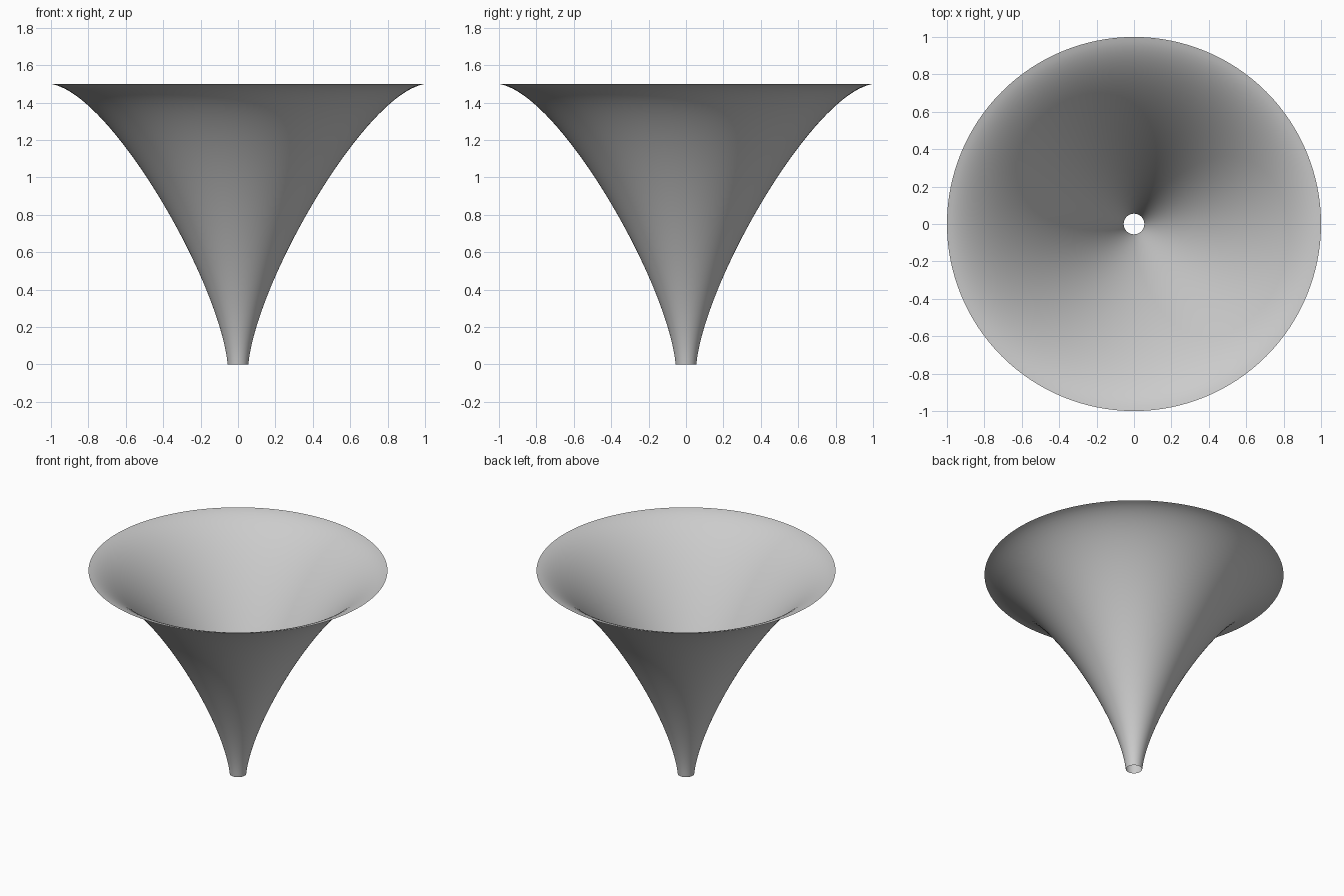
import bpy, bmesh, math
from mathutils import Vector
from mathutils.geometry import interpolate_bezier

cube = bpy.data.objects.get("Cube")
if cube:
    bpy.data.objects.remove(cube, do_unlink=True)

# Flat grey material
grey = bpy.data.materials.new("plain grey")
grey.use_nodes = True
color = (0.6, 0.6, 0.6, 1)
grey.diffuse_color = color
grey.node_tree.nodes["Principled BSDF"].inputs["Base Color"].default_value = color

# Flaring profile from the narrow spout to the wide rim
profile = interpolate_bezier(Vector((0.055, 0, 0)), Vector((0.1, 0, 0.45)),
                             Vector((0.68, 0, 1.45)), Vector((1, 0, 1.5)), 40)

# Open, single-walled shell spun around the z axis
bm = bmesh.new()
verts = [bm.verts.new(p) for p in profile]
edges = [bm.edges.new(pair) for pair in zip(verts, verts[1:])]
bmesh.ops.spin(bm, geom=verts + edges, cent=(0, 0, 0), axis=(0, 0, 1),
               angle=math.tau, steps=128, use_merge=True)
bmesh.ops.remove_doubles(bm, verts=bm.verts, dist=0.0001)
bmesh.ops.recalc_face_normals(bm, faces=bm.faces)
mesh = bpy.data.meshes.new("flared_funnel")
bm.to_mesh(mesh)
bm.free()
mesh.materials.append(grey)
mesh.shade_smooth()

funnel = bpy.data.objects.new("flared_funnel", mesh)
bpy.context.collection.objects.link(funnel)
